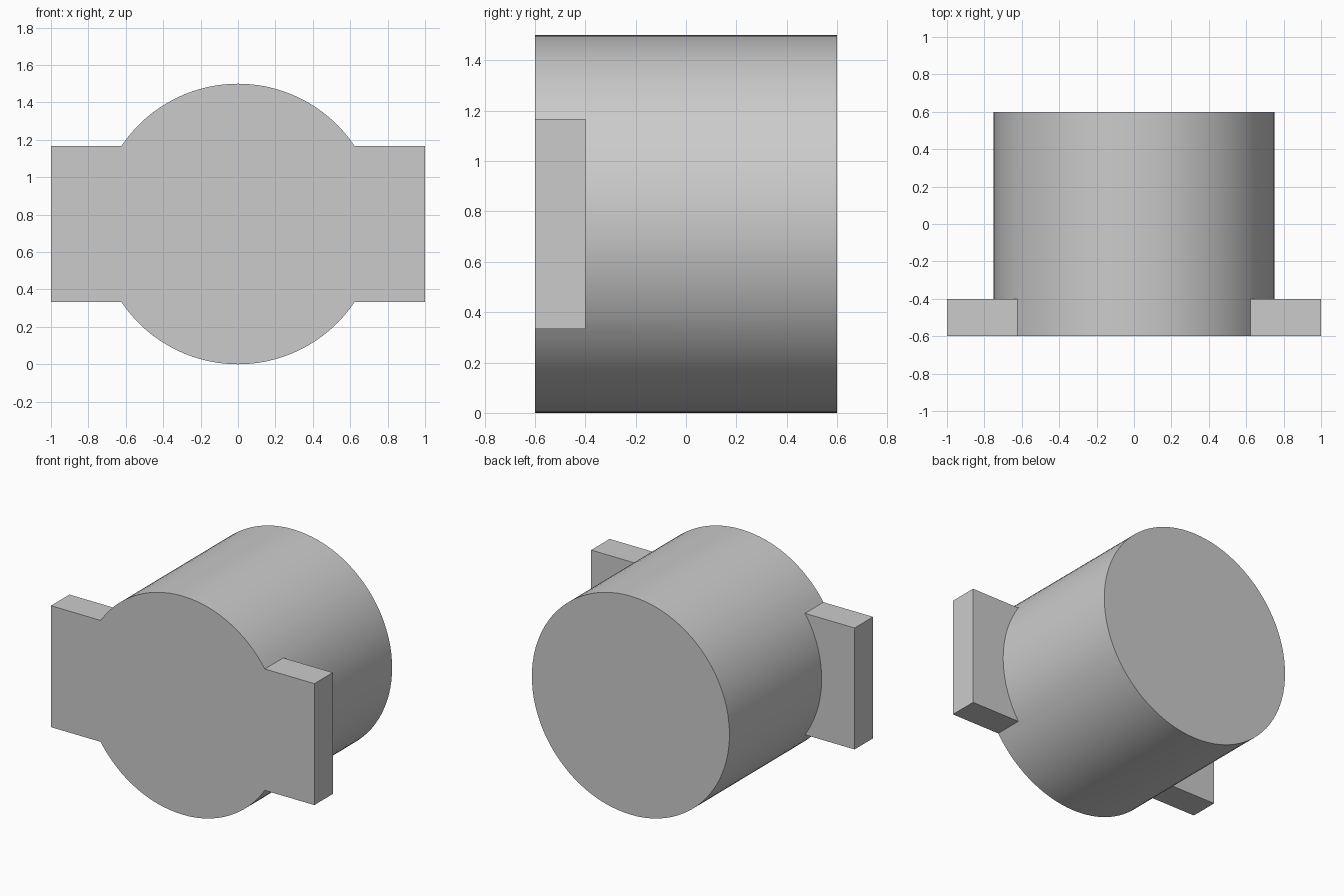
import bpy
import bmesh
from math import cos, sin, tau

default_cube = bpy.data.objects.get("Cube")
if default_cube:
    bpy.data.objects.remove(default_cube, do_unlink=True)

RADIUS = 0.75
SEGMENTS = 96
FRONT, TAB_BACK, BACK = -0.6, -0.4, 0.6
TAB_REACH = 1.0
TAB_STEPS = 9  # segments above and below the middle that carry a tab

grey = bpy.data.materials.new("plain grey")
grey.use_nodes = True
colour = (0.6, 0.6, 0.6, 1)
grey.diffuse_color = colour
grey.node_tree.nodes["Principled BSDF"].inputs["Base Color"].default_value = colour

bm = bmesh.new()


def ring(y):
    """A circle of vertices around the y axis."""
    angles = [tau * i / SEGMENTS for i in range(SEGMENTS)]
    return [bm.verts.new((RADIUS * cos(a), y, RADIUS + RADIUS * sin(a))) for a in angles]


# Drum: three rings, joined by walls and closed by flat caps
rings = [ring(y) for y in (FRONT, TAB_BACK, BACK)]
walls = []
for near, far in zip(rings, rings[1:]):
    walls.append([bm.faces.new((near[i - 1], near[i], far[i], far[i - 1]))
                  for i in range(SEGMENTS)])
bm.faces.new(rings[0])
bm.faces.new(rings[-1])
bmesh.ops.recalc_face_normals(bm, faces=bm.faces[:])

# Side tabs: pull the front band of the wall straight out to a flat end
quarter_turns = (0, SEGMENTS // 2)
for side, middle in zip((1, -1), quarter_turns):
    band = [walls[0][(middle + k) % SEGMENTS] for k in range(1 - TAB_STEPS, TAB_STEPS + 1)]
    result = bmesh.ops.extrude_face_region(bm, geom=band)
    for item in result["geom"]:
        if isinstance(item, bmesh.types.BMVert):
            item.co.x = side * TAB_REACH
    leftover = [f for f in band if f.is_valid]
    if leftover:
        bmesh.ops.delete(bm, geom=leftover, context="FACES")

# Merge the coplanar strips into clean flat faces
bmesh.ops.dissolve_limit(bm, angle_limit=0.01, verts=bm.verts[:], edges=bm.edges[:])
bmesh.ops.recalc_face_normals(bm, faces=bm.faces[:])

mesh = bpy.data.meshes.new("drum_with_side_tabs")
bm.to_mesh(mesh)
bm.free()
mesh.materials.append(grey)

drum = bpy.data.objects.new("drum_with_side_tabs", mesh)
bpy.context.collection.objects.link(drum)
bpy.context.view_layer.objects.active = drum
drum.select_set(True)
bpy.ops.object.shade_smooth_by_angle(angle=0.5)
